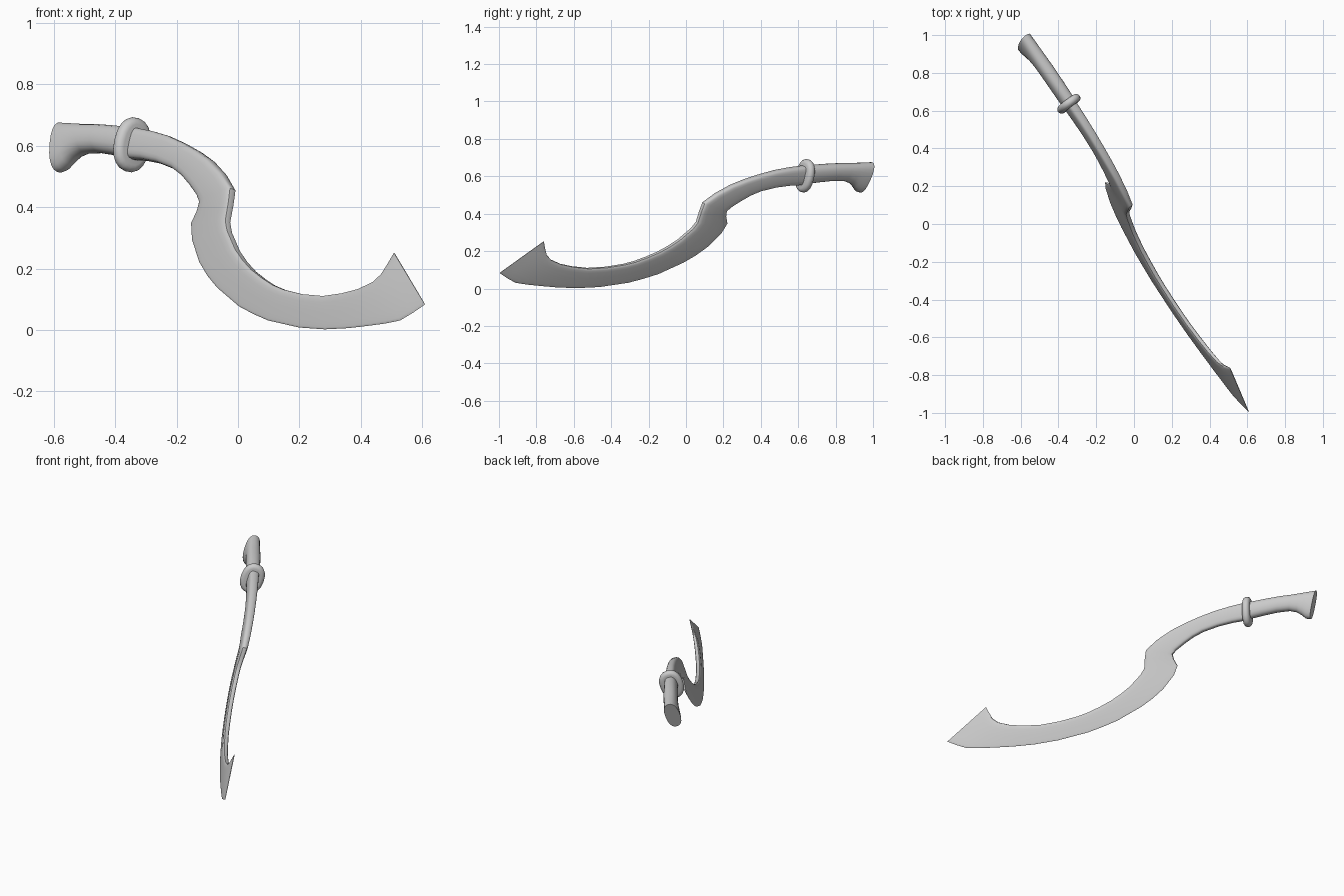
import bpy, bmesh, math
from mathutils import Vector

# The whole sword lies in one tilted plane; outlines are given in front view (x, z)
N = Vector((0.775, 0.551, -0.309)).normalized()
SIDES = 20


def on_plane(x, z):
    return Vector((x, (-0.103 - N.x * x - N.z * z) / N.y, z))


def spow(v, p):
    return math.copysign(abs(v) ** p, v)


def loft(name, stations):
    """Station: inner x, z, outer x, z, inner and outer half thickness, roundness."""
    bm = bmesh.new()
    rings = []
    for xi, zi, xo, zo, ti, to, p in stations:
        a, b = on_plane(xi, zi), on_plane(xo, zo)
        ring = []
        for k in range(SIDES):
            ang = 2 * math.pi * k / SIDES
            f = (spow(math.cos(ang), p) + 1) / 2
            t = to + (ti - to) * f
            ring.append(bm.verts.new(b.lerp(a, f) + N * t * spow(math.sin(ang), p)))
        rings.append(ring)
    for r, s in zip(rings, rings[1:]):
        for k in range(SIDES):
            j = (k + 1) % SIDES
            bm.faces.new((r[k], r[j], s[j], s[k]))
    bm.faces.new(rings[0])
    bm.faces.new(rings[-1])
    bmesh.ops.recalc_face_normals(bm, faces=bm.faces)
    me = bpy.data.meshes.new(name)
    bm.to_mesh(me)
    bm.free()
    ob = bpy.data.objects.new(name, me)
    bpy.context.collection.objects.link(ob)
    bpy.ops.object.select_all(action='DESELECT')
    ob.select_set(True)
    bpy.context.view_layer.objects.active = ob
    bpy.ops.object.shade_smooth_by_angle(angle=math.radians(40))
    return ob


# Curved shank from the guard to the notch, then the sickle blade
shank = [
    (-0.335, 0.658, -0.36, 0.557, 0.03, 0.03, 0.6),
    (-0.27, 0.645, -0.305, 0.553, 0.028, 0.028, 0.6),
    (-0.22, 0.63, -0.255, 0.543, 0.026, 0.026, 0.55),
    (-0.17, 0.607, -0.205, 0.523, 0.025, 0.025, 0.55),
    (-0.125, 0.581, -0.175, 0.5, 0.024, 0.024, 0.5),
    (-0.085, 0.552, -0.15, 0.47, 0.023, 0.023, 0.5),
    (-0.045, 0.508, -0.127, 0.437, 0.022, 0.022, 0.5),
    (-0.016, 0.458, -0.12, 0.415, 0.021, 0.018, 0.5),
]
blade = [
    (-0.022, 0.41, -0.13, 0.387, 0.02, 0.012),
    (-0.032, 0.353, -0.152, 0.347, 0.019, 0.005),
    (-0.026, 0.32, -0.15, 0.295, 0.019, 0.003),
    (0.0, 0.26, -0.127, 0.223, 0.019, 0.003),
    (0.024, 0.225, -0.1, 0.177, 0.019, 0.003),
    (0.052, 0.194, -0.068, 0.138, 0.019, 0.003),
    (0.085, 0.168, 0.003, 0.077, 0.019, 0.003),
    (0.12, 0.145, 0.05, 0.052, 0.019, 0.003),
    (0.155, 0.13, 0.098, 0.031, 0.018, 0.003),
    (0.215, 0.115, 0.199, 0.008, 0.018, 0.003),
    (0.283, 0.109, 0.283, 0.002, 0.017, 0.003),
    (0.345, 0.118, 0.36, 0.006, 0.017, 0.003),
    (0.397, 0.132, 0.42, 0.013, 0.016, 0.003),
    (0.443, 0.155, 0.48, 0.021, 0.014, 0.003),
    (0.469, 0.181, 0.528, 0.031, 0.011, 0.003),
    (0.49, 0.218, 0.57, 0.056, 0.007, 0.003),
    (0.508, 0.252, 0.609, 0.083, 0.002, 0.001),
]
loft("blade", shank + [s + (0.5,) for s in blade])

# Grip with a flared, flat-ended pommel
grip = [
    (-0.335, 0.657, -0.355, 0.56, 0.036),
    (-0.395, 0.664, -0.405, 0.57, 0.038),
    (-0.45, 0.668, -0.455, 0.578, 0.039),
    (-0.49, 0.668, -0.5, 0.577, 0.039),
    (-0.52, 0.67, -0.53, 0.563, 0.04),
    (-0.545, 0.672, -0.553, 0.541, 0.041),
    (-0.56, 0.673, -0.57, 0.521, 0.042),
    (-0.574, 0.674, -0.588, 0.514, 0.042),
]
loft("grip", [(a, b, c, d, t, t, 0.85) for a, b, c, d, t in grip])

# Oval guard ring with a rounded rim
rim = []
for i in range(9):
    a = math.pi * i / 8
    shift, s = -0.013 * math.cos(a), 0.022 * math.sin(a)
    rim.append((-0.345 + shift + (0.068 + s) * 0.225, 0.603 + (0.068 + s) * 0.96,
                -0.345 + shift - (0.068 + s) * 0.225, 0.603 - (0.068 + s) * 0.96,
                0.046 + s, 0.046 + s, 0.9))
loft("guard", rim)
